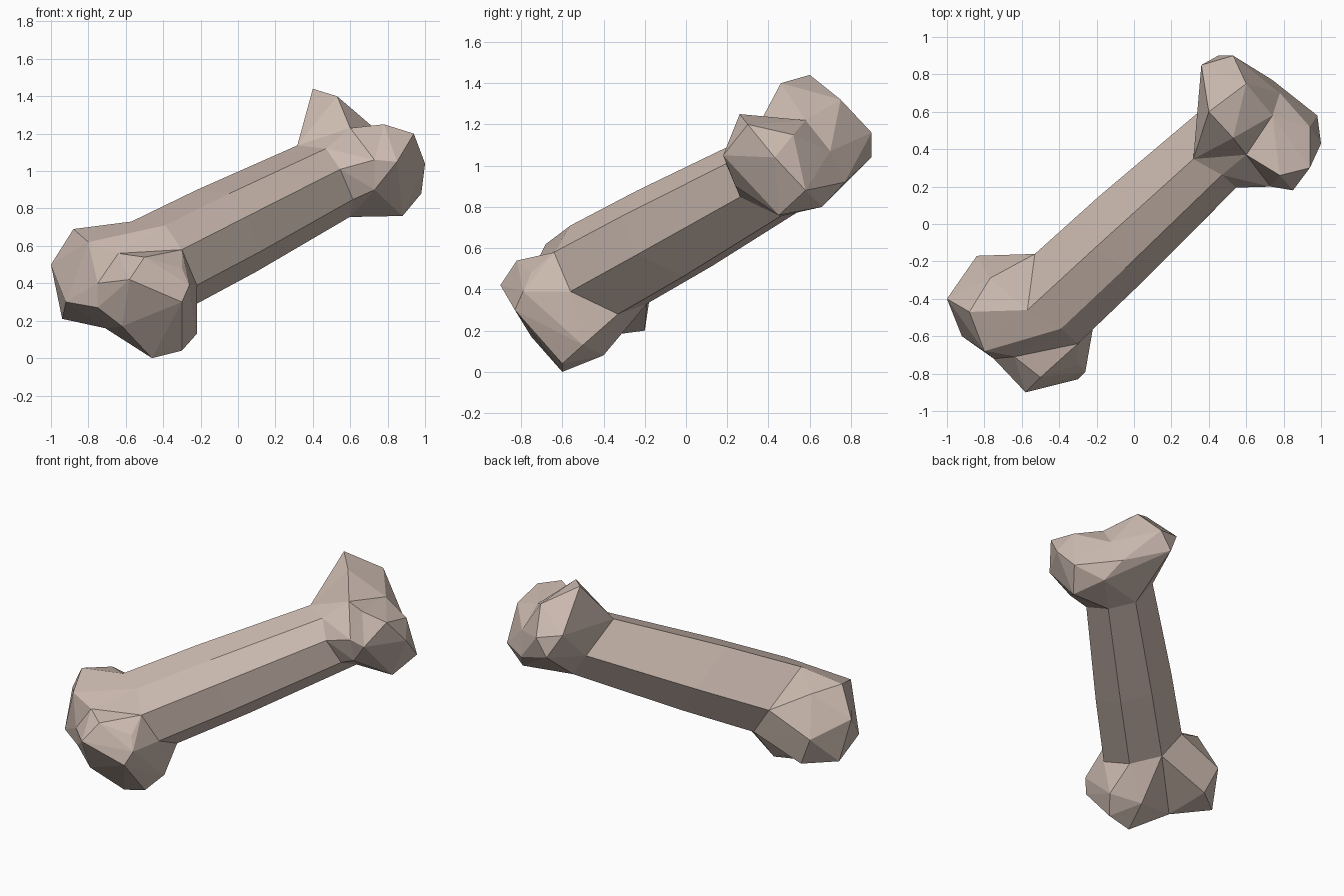
import bpy
import bmesh
from mathutils import Vector

# Remove the default object
default_cube = bpy.data.objects.get("Cube")
if default_cube:
    bpy.data.objects.remove(default_cube, do_unlink=True)

# Single warm bone colour
bone_colour = (.6, .49, .43, 1)
bone_material = bpy.data.materials.new("pale_bone")
bone_material.use_nodes = True
bone_material.diffuse_color = bone_colour
shader = bone_material.node_tree.nodes["Principled BSDF"]
shader.inputs["Base Color"].default_value = bone_colour
shader.inputs["Roughness"].default_value = .9


def faceted_part(name, corners):
    """Wrap a faceted low-poly skin around a few corner points."""
    mesh = bpy.data.meshes.new(name)
    bm = bmesh.new()
    for corner in corners:
        bm.verts.new(corner)
    hull = bmesh.ops.convex_hull(bm, input=bm.verts, use_existing_faces=False)
    unused = [item for item in hull["geom_interior"] if isinstance(item, bmesh.types.BMVert)]
    bmesh.ops.delete(bm, geom=unused, context="VERTS")
    bmesh.ops.recalc_face_normals(bm, faces=bm.faces)
    bm.to_mesh(mesh)
    bm.free()
    mesh.materials.append(bone_material)
    part = bpy.data.objects.new(name, mesh)
    bpy.context.collection.objects.link(part)


# Shaft: one cross-section, carried along the axis while it tapers
lower_centre = Vector((-.39, -.41, .51))
upper_centre = Vector((.47, .39, .95))
section = [Vector(offset) for offset in (
    (-.18, -.05, .22), (0, -.15, .2), (.09, -.23, .07), (.17, -.15, -.12),
    (.15, .08, -.23), (0, .22, -.18), (-.14, .25, .02),
)]


def shaft_ring(along, size):
    """Place the scaled cross-section at a fraction of the shaft length."""
    centre = lower_centre.lerp(upper_centre, along)
    return [centre + offset * size for offset in section]


lower_ring = shaft_ring(0, 1)
middle_ring = shaft_ring(.4, .97)
upper_ring = shaft_ring(1, .85)
faceted_part("shaft", lower_ring + middle_ring + upper_ring)

# Lower end: a neck and two lobes that meet along a shared valley
lower_valley = [(-.64, -.71, .56), (-.75, -.72, .4), (-.75, -.7, .27), (-.71, -.5, .16)]
lower_crest = [(-.88, -.47, .69), (-.8, -.68, .62)]
lower_heel = (-.4, -.4, .08)
faceted_part("lower_neck", lower_ring + lower_valley + lower_crest + [lower_heel])
top, back_low, back_high = lower_ring[0], lower_ring[-2], lower_ring[-1]
faceted_part("lower_outer_lobe", lower_valley + lower_crest + [top, back_low, back_high] + [
    (-1, -.4, .5), (-.77, -.29, .66), (-.84, -.17, .4), (-.75, -.2, .2),
    (-.92, -.6, .3), (-.94, -.35, .21),
])
faceted_part("lower_front_lobe", lower_valley + lower_ring[2:5] + [
    lower_heel, (-.58, -.9, .42), (-.5, -.82, .54), (-.3, -.75, .48), (-.26, -.79, .39),
    (-.3, -.83, .3), (-.62, -.75, .17), (-.46, -.6, 0), (-.3, -.6, .04), (-.22, -.5, .13),
])

# Upper end: a neck and two lobes that meet along a shared saddle
upper_saddle = [
    (.6, .37, 1.23), (.74, .58, 1.22), (.78, .7, 1.07), (.74, .77, .92), (.8, .66, .8),
]
upper_collar = [(.73, .2, 1.06), (.73, .24, .9)]
faceted_part("upper_neck", upper_ring + upper_saddle + upper_collar)
top, bottom = upper_ring[0], upper_ring[4]
back_low, back_high = upper_ring[-2], upper_ring[-1]
faceted_part("upper_outer_lobe", upper_saddle + upper_collar + [bottom] + [
    (.78, .26, 1.25), (.94, .3, 1.2), (.94, .52, 1.15), (1, .43, 1.04), (.98, .58, .88),
    (.85, .18, 1.05), (.88, .45, .76),
])
faceted_part("upper_back_lobe", upper_saddle + [top, back_low, back_high] + [
    (.4, .6, 1.44), (.53, .46, 1.4), (.6, .75, 1.32), (.36, .85, 1.2),
    (.53, .9, 1.16), (.45, .9, 1.04),
])
